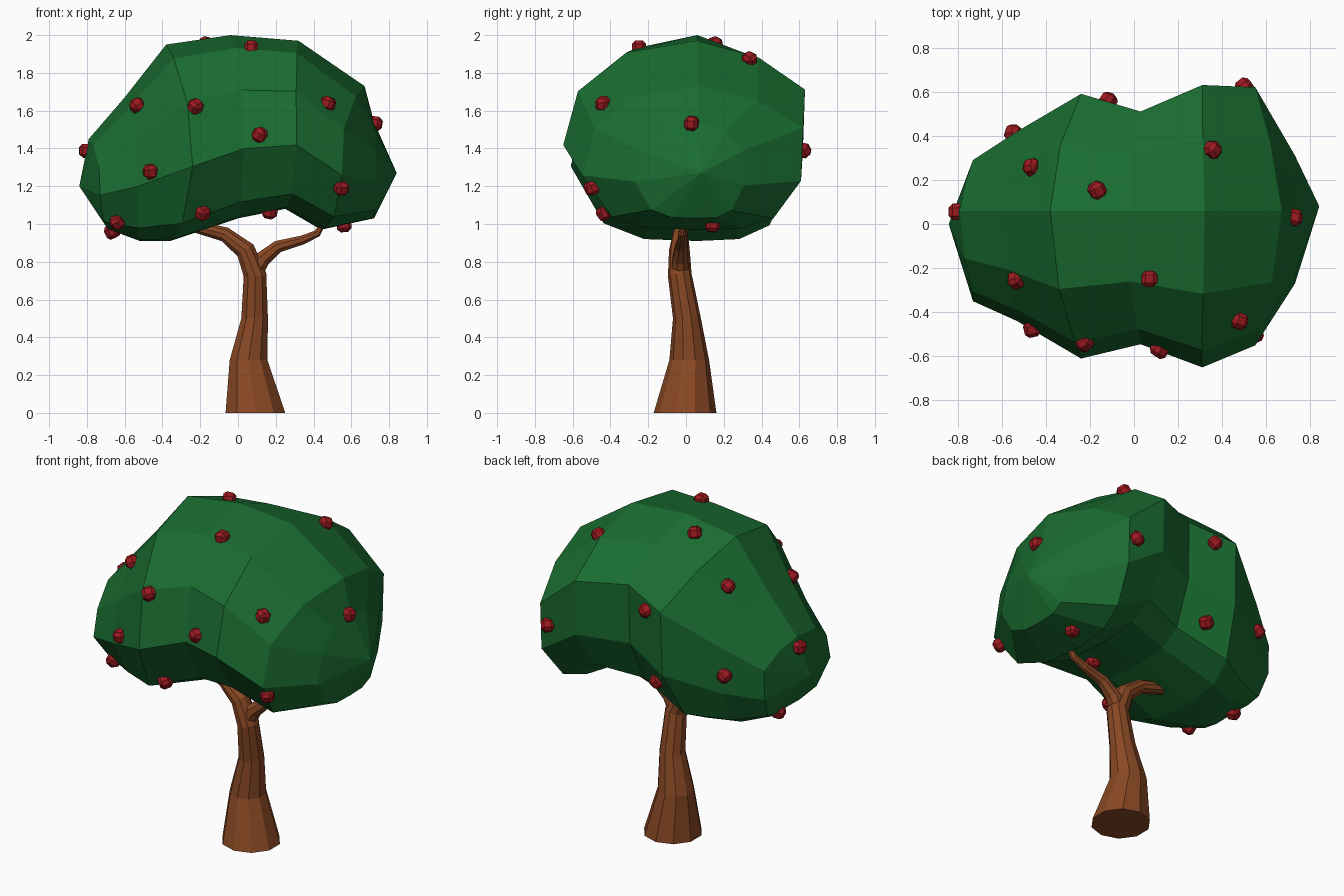
import bpy, bmesh
from math import sin, cos, pi
from mathutils import Vector

if "Cube" in bpy.data.objects:
    bpy.data.objects.remove(bpy.data.objects["Cube"])


def material(name, rgb):
    m = bpy.data.materials.new(name)
    m.diffuse_color = (*rgb, 1)
    m.use_nodes = True
    m.node_tree.nodes["Principled BSDF"].inputs["Base Color"].default_value = m.diffuse_color
    return m


LEAF = material("leaf_green", (0.010, 0.15, 0.030))
BARK = material("bark_brown", (0.25, 0.065, 0.018))
FRUIT = material("fruit_red", (0.33, 0.010, 0.014))


def finish(bm, name, mat):
    bmesh.ops.recalc_face_normals(bm, faces=bm.faces)
    mesh = bpy.data.meshes.new(name)
    bm.to_mesh(mesh)
    bm.free()
    mesh.materials.append(mat)
    ob = bpy.data.objects.new(name, mesh)
    bpy.context.collection.objects.link(ob)
    return ob


def loft(name, rings, mat, tips=None):
    """Skin closed rings; cap with flat ends or with centre points."""
    bm = bmesh.new()
    vr = [[bm.verts.new(p) for p in r] for r in rings]
    n = len(vr[0])
    for a, b in zip(vr, vr[1:]):
        for i in range(n):
            j = (i + 1) % n
            bm.faces.new((a[i], a[j], b[j], b[i]))
    for k, ring in enumerate((vr[0], vr[-1])):
        if tips:
            c = bm.verts.new(tips[k])
            for i in range(n):
                bm.faces.new((ring[i], ring[(i + 1) % n], c))
        else:
            bm.faces.new(ring)
    return finish(bm, name, mat)


def tube(name, path, sides, flat_base=False):
    """Tapering limb along points (x, y, z, radius)."""
    pts = [Vector(p[:3]) for p in path]
    rings = []
    for i, p in enumerate(pts):
        t = (pts[min(i + 1, len(pts) - 1)] - pts[max(i - 1, 0)]).normalized()
        if flat_base and i < 3:
            t = Vector((0, 0, 1))
        u = Vector((0, 1, 0)).cross(t).normalized()
        v = t.cross(u)
        r = path[i][3]
        rings.append([p + r * (cos(a) * u + sin(a) * v)
                      for a in (2 * pi * (k + .5) / sides for k in range(sides))])
    return loft(name, rings, BARK)


# Trunk bending into the left branch, and the right branch
tube("trunk", [(.092, -.005, 0, .166), (.056, .017, .28, .105), (.088, .005, .5, .074),
               (.09, -.033, .73, .063), (.04, -.035, .86, .055),
               (-.07, -.03, .945, .041), (-.22, -.02, .985, .034),
               (-.42, -.02, 1.02, .027)], 10, True)
tube("right_branch", [(.085, -.03, .74, .05), (.13, -.03, .815, .045),
                      (.21, -.025, .88, .035), (.34, -.02, .915, .026),
                      (.42, -.02, .95, .021), (.46, -.02, 1.02, .013)], 8)

# Canopy: cross-sections swept left to right over an arch
# (bottom x, z, top x, z, side x, front y, back y)
SECTIONS = [(-.68, .97, -.79, 1.45, -.73, -.35, .29),
            (-.52, .91, -.60, 1.67, -.53, -.44, .42),
            (-.36, .91, -.38, 1.95, -.24, -.61, .59),
            (.00, 1.03, -.04, 2.0, .03, -.545, .51),
            (.25, 1.08, .32, 1.97, .31, -.65, .63),
            (.44, .97, .67, 1.73, .55, -.55, .62),
            (.72, 1.03, .72, 1.54, .73, -.27, .31)]
# Front and back half profiles: (height fraction, width fraction)
FRONT = [(.01, .42), (.09, .74), (.38, 1.0), (.70, .89), (.93, .53)]
BACK = [(.01, .42), (.08, .72), (.34, .98), (.71, 1.0), (.90, .57)]
PROFILE = [(0, 0)] + BACK + [(1, 0)] + [(u, -v) for u, v in reversed(FRONT)]


def section(xb, zb, xt, zt, xs, y0, y1):
    mid = .06
    ring = []
    for u, v in PROFILE:
        x = xb + (xt - xb) * u
        x += (xs - x) * abs(v) ** 2
        y = mid + (v * (y1 - mid) if v > 0 else v * (mid - y0))
        ring.append((x, y, zb + (zt - zb) * u))
    return ring


canopy = loft("canopy", [section(*s) for s in SECTIONS], LEAF,
              [(-.84, .0, 1.20), (.84, .08, 1.27)])

# Fruit: chamfered cubes half sunk into the canopy surface
SPOTS = [(.07, -.25, 1.94), (-.17, .16, 1.97), (.34, .33, 1.85), (-.54, -.26, 1.63),
         (-.22, -.57, 1.63), (.12, -.56, 1.47), (.49, -.45, 1.65), (.72, .03, 1.53),
         (-.82, .06, 1.39), (-.44, -.44, 1.27), (.56, -.51, 1.18), (.5, .61, 1.39),
         (-.12, .55, 1.62), (-.47, .26, 1.75), (-.2, -.40, 1.08), (.17, -.15, 1.06),
         (.56, .14, 1.0), (-.67, .06, .95), (-.62, -.25, 1.04), (-.54, .40, 1.28),
         (-.14, .44, 1.17)]
for i, s in enumerate(SPOTS):
    _, pos, normal, _ = canopy.closest_point_on_mesh(Vector(s))
    bm = bmesh.new()
    bmesh.ops.create_cube(bm, size=.073)
    bmesh.ops.bevel(bm, geom=bm.edges[:], offset=.018, segments=1,
                    profile=.5, affect='EDGES')
    fruit = finish(bm, f"fruit_{i + 1}", FRUIT)
    fruit.location = pos + normal * .004
    fruit.rotation_euler = (.3 * i, .2 * i, .5 * i)
